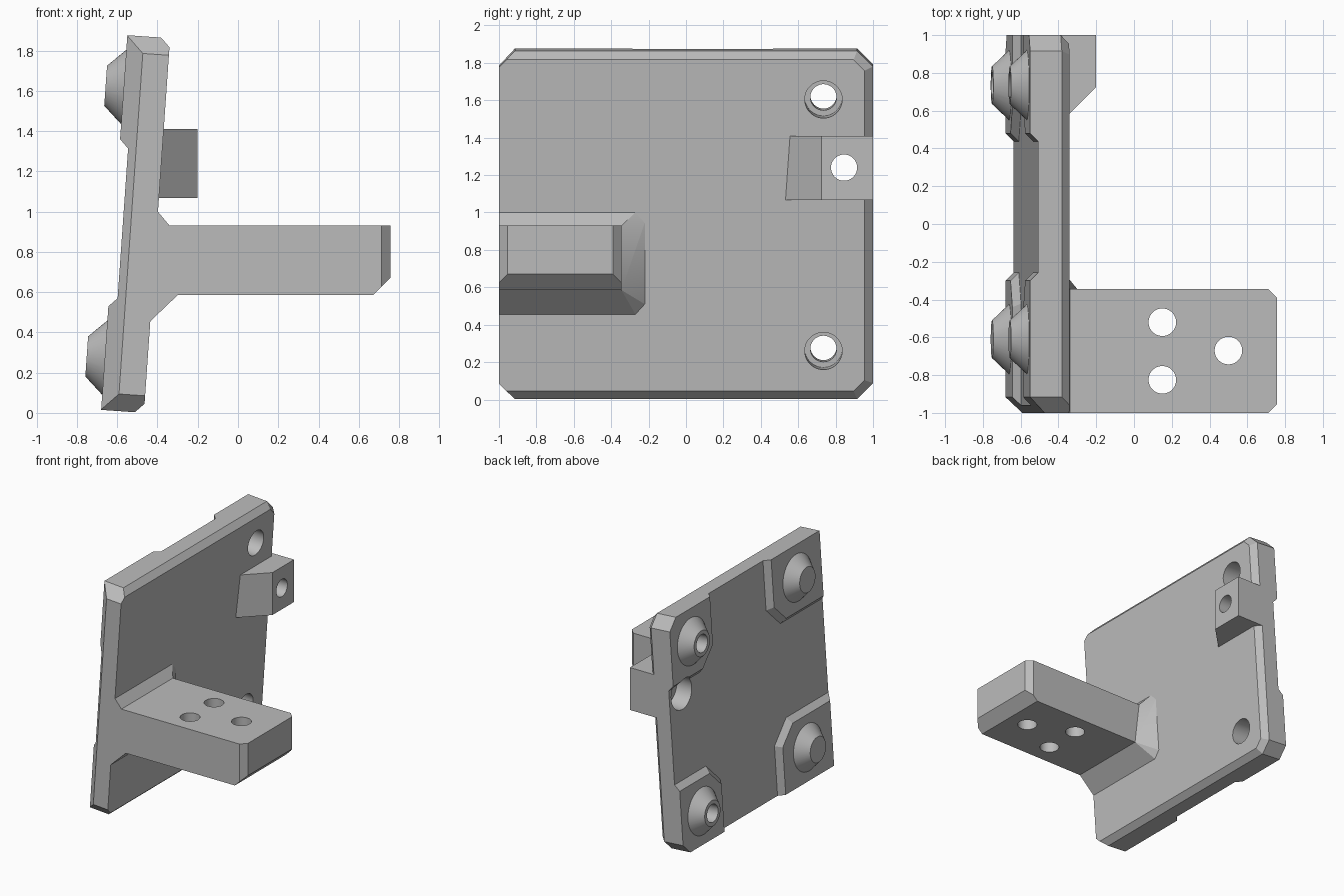
import bpy, bmesh, math
from mathutils import Matrix, Vector

if "Cube" in bpy.data.objects:
    bpy.data.objects.remove(bpy.data.objects["Cube"])

grey = bpy.data.materials.new("light grey")
grey.use_nodes = True
COLOUR = (0.5, 0.5, 0.5, 1)
grey.diffuse_color = COLOUR
grey.node_tree.nodes["Principled BSDF"].inputs["Base Color"].default_value = COLOUR

# Leaning frame of the plate: x is its thickness, z runs up along it
LEAN = Matrix.Translation((-0.68, 0, 0.015)) @ Matrix.Rotation(math.radians(4), 4, 'Y')
THICK, HEIGHT, RECESS = 0.213, 1.866, 0.043


def finish(name, bm, matrix=None):
    bmesh.ops.recalc_face_normals(bm, faces=bm.faces)
    if matrix:
        bm.transform(matrix)
    mesh = bpy.data.meshes.new(name)
    bm.to_mesh(mesh)
    bm.free()
    mesh.materials.append(grey)
    ob = bpy.data.objects.new(name, mesh)
    bpy.context.collection.objects.link(ob)
    return ob


def hull(name, points, matrix=None):
    bm = bmesh.new()
    for p in points:
        bm.verts.new(p)
    res = bmesh.ops.convex_hull(bm, input=bm.verts)
    loose = {v for v in res["geom_interior"] if isinstance(v, bmesh.types.BMVert)}
    bmesh.ops.delete(bm, geom=list(loose), context='VERTS')
    bmesh.ops.dissolve_limit(bm, angle_limit=0.01, verts=bm.verts, edges=bm.edges)
    return finish(name, bm, matrix)


def block(name, lo, hi, chamfers=(), matrix=None):
    """Box whose edges or corners are cut by planes: (direction, size)."""
    bm = bmesh.new()
    bmesh.ops.create_cube(bm, size=1)
    lo, hi = Vector(lo), Vector(hi)
    for v in bm.verts:
        v.co = [lo[i] + (v.co[i] + 0.5) * (hi[i] - lo[i]) for i in range(3)]
    for direction, size in chamfers:
        d = Vector(direction)
        corner = Vector([hi[i] if d[i] > 0 else lo[i] for i in range(3)])
        level = d.dot(corner) - size
        cut = bmesh.ops.bisect_plane(bm, geom=bm.verts[:] + bm.edges[:] + bm.faces[:],
                                     plane_co=d * (level / d.length_squared),
                                     plane_no=d, clear_outer=True)
        edges = [e for e in cut["geom_cut"] if isinstance(e, bmesh.types.BMEdge)]
        bmesh.ops.contextual_create(bm, geom=edges)
    return finish(name, bm, matrix)


def rod(name, start, end, r1, r2=None, matrix=None):
    start, end = Vector(start), Vector(end)
    bm = bmesh.new()
    bmesh.ops.create_cone(bm, cap_ends=True, segments=48, radius1=r1,
                          radius2=r2 or r1, depth=(end - start).length)
    turn = (end - start).to_track_quat('Z', 'Y').to_matrix().to_4x4()
    bm.transform(Matrix.Translation((start + end) / 2) @ turn)
    return finish(name, bm, matrix)


def combine(target, tool, operation):
    mod = target.modifiers.new(operation, 'BOOLEAN')
    mod.operation, mod.solver, mod.object = operation, 'EXACT', tool
    bpy.context.view_layer.update()
    graph = bpy.context.evaluated_depsgraph_get()
    mesh = bpy.data.meshes.new_from_object(target.evaluated_get(graph))
    target.modifiers.clear()
    target.data = mesh
    bpy.data.objects.remove(tool)


# Plate with clipped corners and bevelled front rim
chamfers = [((0, sy, sz), 0.085) for sy in (-1, 1) for sz in (-1, 1)]
chamfers += [((1, 0, 1), 0.045), ((1, 0, -1), 0.045), ((1, 1, 0), 0.045), ((-1, -1, 0), 0.083)]
chamfers += [((1, 0.707, sz * 0.707), 0.105) for sz in (-1, 1)]
bracket = block("bracket", (0, -1, 0), (THICK, 1, HEIGHT), chamfers, LEAN)

# Back recess that leaves four sloped corner pads
recess = block("recess", (-0.09, -1.1, -0.1), (RECESS, 1.1, HEIGHT + 0.1), (), LEAN)
for sy, edge_y in ((-1, -0.30), (1, 0.48)):
    for sz, edge_z in ((-1, 0.516), (1, 1.348)):
        pts = []
        for u in (-0.1, 0.05):
            y, z, c = edge_y - sy * u, edge_z - sz * u, 0.14 + 0.586 * u
            yo, zo = sy * 1.3, HEIGHT / 2 + sz * 1.2
            pts += [(u, y, zo), (u, y, z + sz * c), (u, y + sy * c, z), (u, yo, z), (u, yo, zo)]
        combine(recess, hull("pad", pts, LEAN), 'DIFFERENCE')
combine(bracket, recess, 'DIFFERENCE')

# Arm and the sloped gusset around its root
arm = block("arm", (-0.44, -1, 0.585), (0.757, -0.345, 0.93),
            [((1, 0, -1), 0.085), ((1, 1, 0), 0.045), ((1, -1, 0), 0.045)])
combine(bracket, arm, 'UNION')


def plate_x(z):
    return -0.468 + 0.07 * z


rim = [(-1, 1.0), (-0.27, 1.0), (-0.22, 0.945), (-0.22, 0.51), (-0.27, 0.455), (-1, 0.455)]
points = [(plate_x(z) - d, y, z) for y, z in rim for d in (0, 0.04)]
points += [(x, y, z) for y in (-1, -0.345) for x, z in ((-0.34, 0.93), (-0.30, 0.585))]
combine(bracket, hull("gusset", points), 'UNION')

# Side tab with a sloped flank
outline = [(-0.45, 0.475), (-0.2, 0.725), (-0.2, 1), (-0.45, 1)]
tab = hull("tab", [(x, y, z) for x, y in outline for z in (1.068, 1.41)])
combine(bracket, tab, 'UNION')

# Conical bosses behind the corners, each with a stepped through hole
spots = [(y, z) for y in (-0.61, 0.735) for z in (0.26, 1.608)]
for y, z in spots:
    boss = rod("boss", (0.02, y, z), (-0.09, y, z), 0.204, 0.1, LEAN)
    combine(bracket, boss, 'UNION')
for y, z in spots:
    combine(bracket, rod("bore", (-0.2, y, z), (0.4, y, z), 0.07, None, LEAN), 'DIFFERENCE')
    combine(bracket, rod("counterbore", (0.04, y, z), (0.4, y, z), 0.1, None, LEAN), 'DIFFERENCE')

# Tab hole, wider at the back
combine(bracket, rod("bore", (-0.9, 0.845, 1.24), (0, 0.845, 1.24), 0.07), 'DIFFERENCE')
combine(bracket, rod("counterbore", (-0.9, 0.845, 1.24), (-0.42, 0.845, 1.24), 0.13), 'DIFFERENCE')

# Three arm holes, the outer one wider underneath
for x, y in ((0.15, -0.52), (0.15, -0.825), (0.5, -0.67)):
    combine(bracket, rod("bore", (x, y, 0.4), (x, y, 1.1), 0.073), 'DIFFERENCE')
combine(bracket, rod("counterbore", (0.5, -0.67, 0.4), (0.5, -0.67, 0.75), 0.11), 'DIFFERENCE')

bpy.ops.object.select_all(action='DESELECT')
bracket.select_set(True)
bpy.context.view_layer.objects.active = bracket
bpy.ops.object.shade_smooth_by_angle(angle=math.radians(25))
